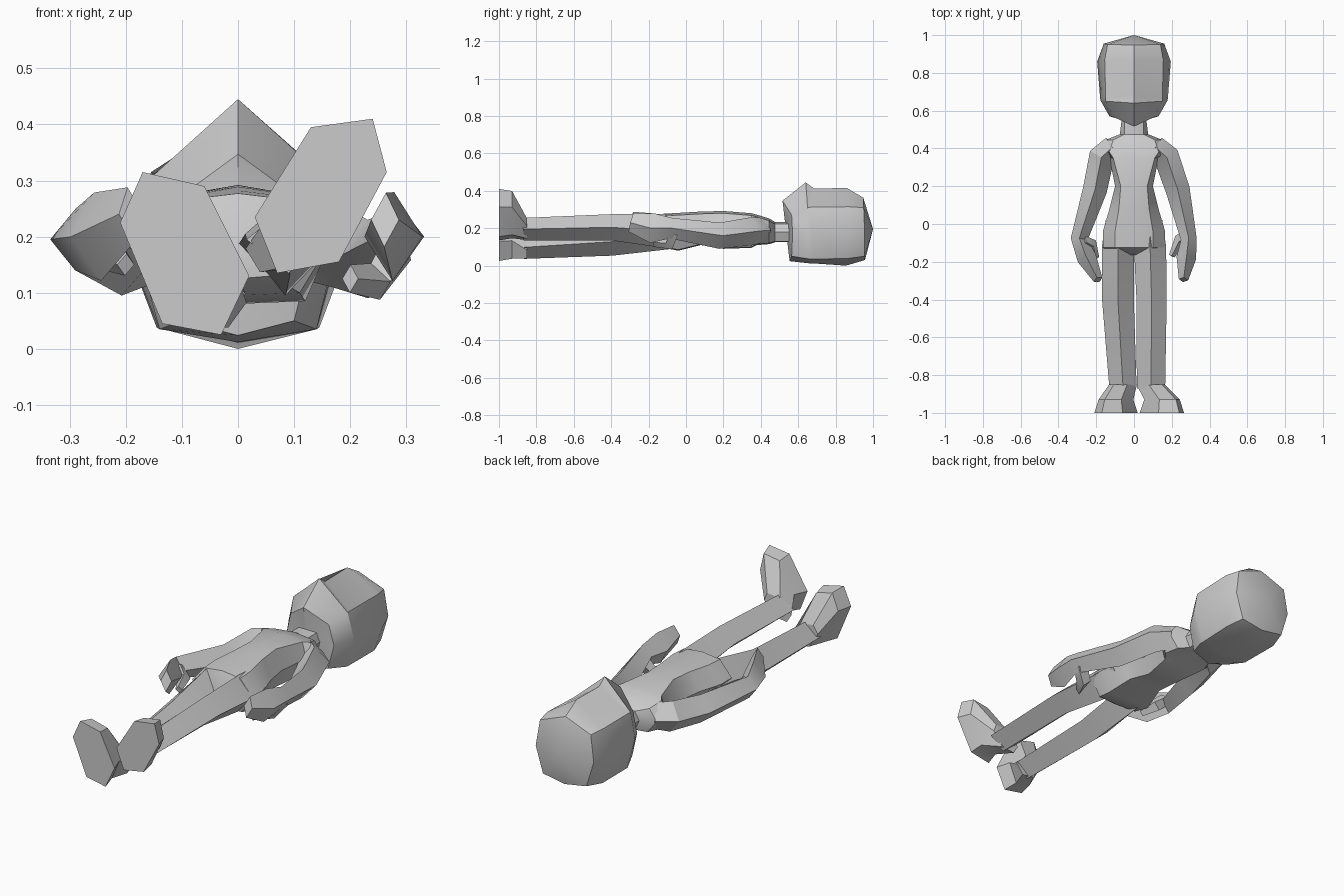
import bpy, bmesh, math
from mathutils import Vector


def loft(name, rings, start=None, end=None):
    """Skin equal-length rings; ends close flat or to a point; smooth by angle."""
    bm = bmesh.new()
    vs = [[bm.verts.new(p) for p in r] for r in rings]
    n = len(vs[0])
    for a, b in zip(vs, vs[1:]):
        for i in range(n):
            j = (i + 1) % n
            bm.faces.new((a[i], a[j], b[j], b[i]))
    for ring, tip in ((vs[0], start), (vs[-1], end)):
        if tip:
            t = bm.verts.new(tip)
            for i in range(n):
                bm.faces.new((ring[i], ring[(i + 1) % n], t))
        else:
            bm.faces.new(ring)
    bmesh.ops.recalc_face_normals(bm, faces=bm.faces)
    me = bpy.data.meshes.new(name)
    bm.to_mesh(me)
    bm.free()
    ob = bpy.data.objects.new(name, me)
    bpy.context.collection.objects.link(ob)
    bpy.ops.object.select_all(action='DESELECT')
    ob.select_set(True)
    bpy.context.view_layer.objects.active = ob
    bpy.ops.object.shade_smooth_by_angle(angle=math.radians(30))
    return ob


def full(half):
    """Mirror a half ring (centre front ... centre back) across x = 0."""
    return list(half) + [(-x, y, z) for x, y, z in half[-2:0:-1]]


def tube(name, path, n=4):
    """Limb through (x, y, z, half width, half height) stations."""
    pts = [Vector(p[:3]) for p in path]
    rings = []
    for k, p in enumerate(path):
        t = (pts[min(k + 1, len(pts) - 1)] - pts[max(k - 1, 0)]).normalized()
        side = t.cross(Vector((0, 0, 1))).normalized()
        up = side.cross(t)
        rings.append([pts[k] + side * p[3] * math.cos(2 * math.pi * i / n)
                      + up * p[4] * math.sin(2 * math.pi * i / n) for i in range(n)])
    return loft(name, rings)


# Head: faceted helmet shape with a pointed muzzle ridge
loft("head", [full(h) for h in (
    [(0, .516, .347), (.105, .565, .27), (.13, .57, .17), (.1, .565, .05), (0, .554, .024)],
    [(0, .64, .445), (.15, .65, .31), (.178, .655, .19), (.14, .66, .035), (0, .66, .012)],
    [(0, .685, .412), (.15, .662, .312), (.18, .675, .18), (.14, .68, .035), (0, .68, .012)],
    [(0, .86, .415), (.155, .87, .315), (.195, .86, .17), (.145, .865, .038), (0, .855, 0)],
    [(0, .948, .363), (.14, .95, .31), (.16, .955, .18), (.12, .955, .05), (0, .957, .03)],
)], start=(0, .533, .2), end=(0, 1, .195))

# Torso and neck: y, front edge x z, side x z, back edge x z
body = [(-.165, .04, .18, .08, .17, .06, .13),
        (-.125, .10, .265, .165, .19, .11, .10),
        (-.04, .10, .27, .165, .19, .12, .085),
        (.08, .08, .277, .13, .19, .09, .115),
        (.20, .07, .28, .10, .18, .075, .095),
        (.35, .11, .268, .13, .19, .10, .10),
        (.38, .13, .26, .20, .19, .12, .115),
        (.445, .11, .24, .15, .185, .10, .12),
        (.475, .05, .222, .075, .18, .05, .13),
        (.58, .05, .222, .062, .18, .05, .13)]
loft("torso", [full([(0, y, zf + .012), (xf, y, zf), (xs, y, zs), (xb, y, zb), (0, y, zb - .005)])
               for y, xf, zf, xs, zs, xb, zb in body])

# Arms: diamond section
tube("right_arm", [(.11, .41, .19, .06, .065), (.17, .36, .185, .068, .075),
                   (.232, .18, .16, .064, .07), (.29, -.08, .20, .042, .055),
                   (.277, -.18, .20, .052, .08), (.262, -.295, .23, .025, .05)])
tube("left_arm", [(-.11, .41, .19, .06, .065), (-.17, .36, .185, .068, .075),
                  (-.207, .18, .165, .064, .07), (-.29, -.08, .195, .045, .055),
                  (-.25, -.18, .20, .052, .08), (-.19, -.295, .24, .025, .05)])

# Thumbs
tube("right_thumb", [(.285, -.06, .18, .035, .035), (.245, -.085, .12, .034, .035),
                     (.20, -.17, .125, .016, .025)])
tube("left_thumb", [(-.27, -.09, .21, .03, .03), (-.225, -.105, .17, .03, .035),
                    (-.2, -.18, .15, .016, .02)])

# Legs: diamond section, a ridge along the front of each
tube("right_leg", [(.085, .02, .185, .065, .08), (.085, -.12, .185, .085, .09),
                   (.093, -.4, .205, .08, .07), (.09, -.87, .195, .075, .06)])
tube("left_leg", [(-.085, .02, .18, .065, .08), (-.085, -.12, .175, .085, .09),
                  (-.085, -.4, .128, .084, .075), (-.058, -.87, .098, .072, .062)])

# Feet: flat hexagonal soles tapering to the ankle
soles = {"right_foot": ([(.13, .395), (.24, .41), (.265, .315), (.18, .155), (.07, .135), (.03, .235)],
                        (.092, .195)),
         "left_foot": ([(-.17, .315), (-.06, .29), (.02, .13), (-.03, .025), (-.135, .045), (-.21, .225)],
                       (-.06, .10))}
for name, (sole, ankle) in soles.items():
    cx = sum(p[0] for p in sole) / 6
    cz = sum(p[1] for p in sole) / 6
    r0 = [(x, -1, z) for x, z in sole]
    r1 = [(cx + (x - cx) * .8, -.93, cz + (z - cz) * .92) for x, z in sole]
    r2 = [(ankle[0] + (x - cx) * .64, -.85, ankle[1] + (z - cz) * .42) for x, z in sole]
    loft(name, [r0, r1, r2])
